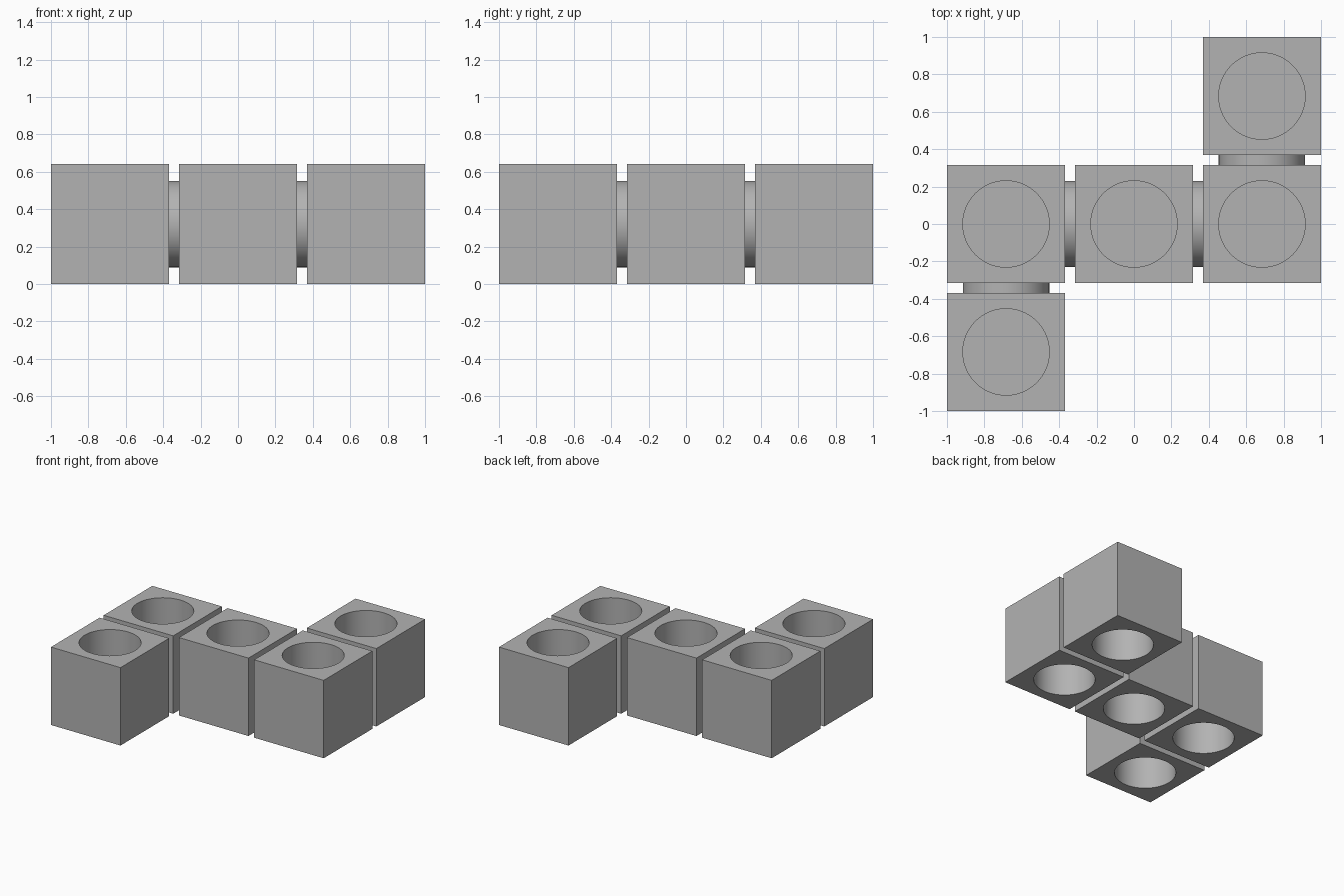
import bpy
import math

default = bpy.data.objects.get("Cube")
if default:
    bpy.data.objects.remove(default, do_unlink=True)

SIDE, HEIGHT = 0.632, 0.64
PITCH = 0.684
RADIUS = 0.231
DEPTH = 0.285
GAP = PITCH - SIDE

grey = bpy.data.materials.new("plain grey")
grey.use_nodes = True
colour = (0.45, 0.45, 0.45, 1)
grey.diffuse_color = colour
grey.node_tree.nodes["Principled BSDF"].inputs["Base Color"].default_value = colour


def cylinder(name, location, length, rotation=(0, 0, 0)):
    bpy.ops.mesh.primitive_cylinder_add(vertices=96, radius=RADIUS, depth=length,
                                        location=location, rotation=rotation)
    obj = bpy.context.object
    obj.name = name
    obj.data.materials.append(grey)
    bpy.ops.object.shade_smooth_by_angle(angle=math.radians(30))
    return obj


# Block with a round blind pocket in its top and bottom
bpy.ops.mesh.primitive_cube_add(size=1, location=(0, 0, HEIGHT / 2))
block = bpy.context.object
block.name = "block_middle"
block.scale = (SIDE, SIDE, HEIGHT)
bpy.ops.object.transform_apply(location=False, rotation=False, scale=True)
block.data.materials.append(grey)
for z in (0, HEIGHT):
    cutter = cylinder("pocket_cutter", (0, 0, z), 2 * DEPTH)
    cutter.hide_render = True
    bpy.context.view_layer.objects.active = block
    cut = block.modifiers.new("pocket", "BOOLEAN")
    cut.operation = "DIFFERENCE"
    cut.solver = "EXACT"
    cut.object = cutter
    bpy.ops.object.modifier_apply(modifier=cut.name)
    bpy.data.objects.remove(cutter, do_unlink=True)

bpy.ops.object.select_all(action="DESELECT")
block.select_set(True)
bpy.context.view_layer.objects.active = block
bpy.ops.object.shade_smooth_by_angle(angle=math.radians(30))

# Remaining blocks and the round connectors, with half-turn symmetry
for side, label in ((-1, "right"), (1, "left")):
    for row, part in ((0, "inner"), (side, "end")):
        copy = block.copy()
        copy.name = f"block_{label}_{part}"
        copy.location = (side * PITCH, row * PITCH, HEIGHT / 2)
        bpy.context.collection.objects.link(copy)
    overlap = GAP + 0.01
    cylinder(f"connector_{label}_inner", (side * PITCH / 2, 0, HEIGHT / 2),
             overlap, (0, math.pi / 2, 0))
    cylinder(f"connector_{label}_end", (side * PITCH, side * PITCH / 2, HEIGHT / 2),
             overlap, (math.pi / 2, 0, 0))
